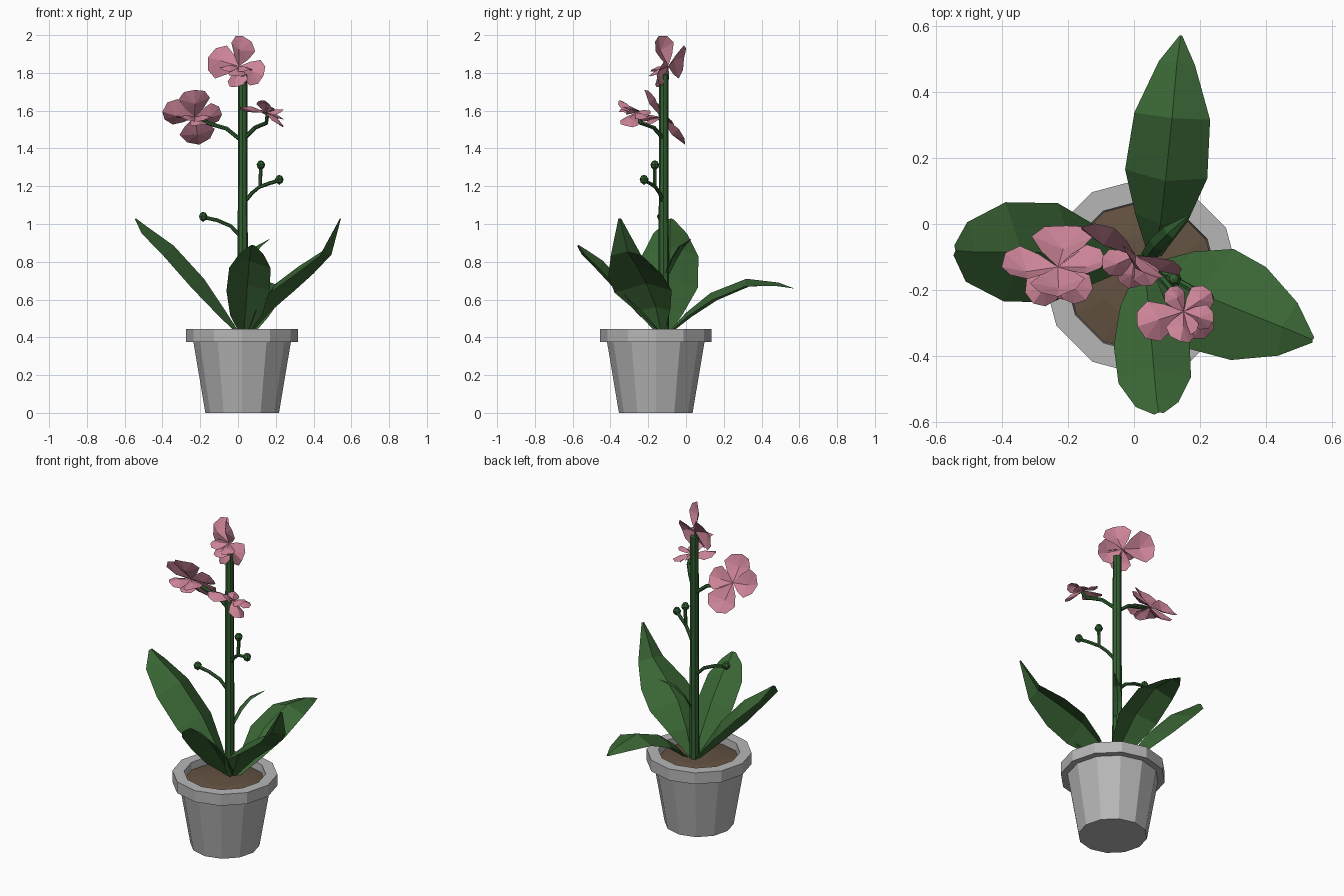
import bpy, math
from mathutils import Vector as V

def mat(name, c):
    m = bpy.data.materials.new(name)
    m.diffuse_color = (*c, 1)
    return m

GREY = mat("pot grey", (0.47, 0.47, 0.47))
SOIL = mat("soil brown", (0.125, 0.083, 0.052))
LEAF = mat("leaf green", (0.043, 0.135, 0.036))
STEM = mat("stem green", (0.032, 0.115, 0.030))
PINK = mat("petal pink", (0.60, 0.23, 0.31))

def mesh(name, verts, faces, m):
    me = bpy.data.meshes.new(name)
    me.from_pydata(verts, [], faces)
    me.materials.append(m)
    o = bpy.data.objects.new(name, me)
    bpy.context.collection.objects.link(o)
    return o

def lathe(name, prof, cx, cy, m, n=12):
    """Spin (radius, z) points; radius 0 closes to a single point."""
    verts, faces, rings = [], [], []
    for r, z in prof:
        k = 1 if r == 0 else n
        rings.append([len(verts) + i % k for i in range(n)])
        verts += [(cx + r * math.cos(math.tau * i / n), cy + r * math.sin(math.tau * i / n), z)
                  for i in range(k)]
    for a, b in zip(rings, rings[1:]):
        for i in range(n):
            j = (i + 1) % n
            faces.append(list(dict.fromkeys((a[i], a[j], b[j], b[i]))))
    return mesh(name, verts, faces, m)

def tube(name, pts, r, m=STEM, n=6):
    """Straight-segment tube through points, capped by closing faces."""
    pts = [V(p) for p in pts]
    verts, faces = [], []
    for i, p in enumerate(pts):
        d = (pts[min(i + 1, len(pts) - 1)] - pts[max(i - 1, 0)]).normalized()
        a = d.cross(V((0.3, 1, 0.1))).normalized()
        b = d.cross(a)
        verts += [p + r * (a * math.cos(math.tau * k / n) + b * math.sin(math.tau * k / n))
                  for k in range(n)]
    for i in range(len(pts) - 1):
        for k in range(n):
            j = (k + 1) % n
            faces.append((i * n + k, i * n + j, i * n + n + j, i * n + n + k))
    faces += [tuple(reversed(range(n))), tuple(range(len(verts) - n, len(verts)))]
    return mesh(name, verts, faces, m)

def leaf(name, rib, widths, droop, m=LEAF):
    """Ridge-folded leaf: midrib points, half widths, droop of (left, right) halves."""
    rib = [V(p) for p in rib]
    verts, faces = [], []
    for i, (p, w) in enumerate(zip(rib, widths)):
        d = (rib[min(i + 1, len(rib) - 1)] - rib[max(i - 1, 0)]).normalized()
        s = d.cross(V((0, 0, 1))).normalized()
        up = s.cross(d)
        verts += [p - s * w - up * w * droop[0], p, p + s * w - up * w * droop[1]]
    for i in range(len(rib) - 1):
        a = 3 * i
        faces += [(a, a + 1, a + 4, a + 3), (a + 1, a + 2, a + 5, a + 4)]
    return mesh(name, verts, faces, m)

OUTLINE = [(0, 0), (0.3, 0.3), (0.62, 0.5), (0.9, 0.33), (1, 0),
           (0.9, -0.33), (0.62, -0.5), (0.3, -0.3)]

def flower(name, centre, normal, tips, lips, aspect=0.98):
    """Rounded petals towards each tip, plus lip petals lying roughly flat."""
    c, n = V(centre), V(normal).normalized()
    parts = [(V(t), n, aspect) for t in tips]
    parts += [(V(t), V((0, -0.3, 1)), 0.85) for t in lips]
    verts, faces = [], []
    for t, nn, asp in parts:
        s = t.cross(nn).normalized()
        up = s.cross(t).normalized()
        b, L = len(verts), t.length
        verts.append(c + t * 0.55 + up * L * 0.1)
        verts += [c + t * u + s * v * L * asp - up * abs(v) * L * 0.2 for u, v in OUTLINE]
        k = len(OUTLINE)
        faces += [(b, b + 1 + i, b + 1 + (i + 1) % k) for i in range(k)]
    return mesh(name, verts, faces, PINK)

# Pot with thick rim, and slightly domed soil
PX, PY = 0.022, -0.16
lathe("pot", [(0, 0), (0.195, 0), (0.258, 0.375), (0.296, 0.375), (0.296, 0.445),
              (0.23, 0.445), (0.225, 0.39)], PX, PY, GREY)
lathe("soil", [(0.226, 0.40), (0.13, 0.416), (0, 0.422)], PX, PY, SOIL)

# Main stem
SX, SY = 0.025, -0.118
lathe("main_stem", [(0.028, 0.41), (0.026, 1.2), (0.024, 1.79), (0, 1.80)], SX, SY, STEM, 8)

# Leaves
leaf("left_leaf", [(0.01, -0.11, 0.42), (-0.07, -0.10, 0.545), (-0.18, -0.09, 0.71),
                   (-0.34, -0.085, 0.885), (-0.48, -0.085, 0.985), (-0.54, -0.08, 1.03)],
     [0.02, 0.08, 0.15, 0.15, 0.09, 0.015], (0.5, 0.5))
leaf("right_leaf", [(0.05, -0.13, 0.42), (0.11, -0.16, 0.56), (0.20, -0.21, 0.685),
                    (0.32, -0.26, 0.775), (0.445, -0.31, 0.855), (0.54, -0.35, 1.03)],
     [0.02, 0.10, 0.165, 0.15, 0.085, 0.008], (0.3, 0.4))
leaf("front_leaf", [(0.03, -0.12, 0.42), (0.04, -0.21, 0.54), (0.05, -0.32, 0.68),
                    (0.06, -0.44, 0.805), (0.068, -0.53, 0.865), (0.075, -0.57, 0.89)],
     [0.02, 0.085, 0.115, 0.11, 0.065, 0.015], (0.45, 0.45))
leaf("back_leaf", [(0.06, -0.10, 0.42), (0.08, 0.0, 0.53), (0.095, 0.13, 0.635),
                   (0.115, 0.32, 0.71), (0.13, 0.49, 0.69), (0.142, 0.57, 0.66)],
     [0.02, 0.08, 0.125, 0.115, 0.055, 0.004], (0.35, 0.35))
leaf("stem_bract", [(0.035, -0.105, 0.74), (0.06, -0.07, 0.82), (0.10, -0.03, 0.885),
                    (0.165, 0.025, 0.92)], [0.02, 0.025, 0.022, 0.003], (0.4, 0.4), STEM)

# Flower stalks and bud stalks
tube("left_flower_stalk", [(0.02, -0.118, 1.44), (-0.06, -0.118, 1.505), (-0.13, -0.125, 1.525),
                           (-0.2, -0.135, 1.55)], 0.011)
tube("right_flower_stalk", [(0.03, -0.118, 1.45), (0.09, -0.17, 1.51), (0.15, -0.24, 1.535),
                            (0.155, -0.265, 1.575)], 0.011)
tube("top_flower_stalk", [(0.025, -0.118, 1.77), (0.015, -0.118, 1.815)], 0.012)
tube("upper_bud_stalk", [(0.03, -0.118, 1.11), (0.075, -0.14, 1.165), (0.118, -0.165, 1.20),
                         (0.12, -0.165, 1.30)], 0.010)
tube("side_bud_stalk", [(0.115, -0.163, 1.197), (0.165, -0.19, 1.215), (0.215, -0.22, 1.23)], 0.010)
tube("lower_bud_stalk", [(0.02, -0.118, 0.93), (-0.04, -0.12, 0.99), (-0.11, -0.125, 1.02),
                         (-0.18, -0.13, 1.035)], 0.010)

# Buds
for name, x, y, z in (("upper_bud", 0.12, -0.165, 1.31), ("side_bud", 0.218, -0.222, 1.233),
                      ("lower_bud", -0.185, -0.13, 1.037)):
    lathe(name, [(0, z - 0.026), (0.019, z - 0.012), (0.024, z + 0.005), (0.014, z + 0.022),
                 (0, z + 0.027)], x, y, STEM, 7)

# Flowers
flower("top_flower", (0.005, -0.095, 1.835), (-0.5, -0.8, 0.3),
       [(0.02, -0.05, 0.16), (-0.165, 0.085, 0.045), (0.13, -0.06, -0.05), (-0.02, -0.06, -0.11)],
       [(0.05, -0.09, -0.02), (-0.10, -0.04, -0.01), (-0.02, -0.10, -0.05)])
flower("left_flower", (-0.23, -0.13, 1.565), (0.1, -0.78, -0.6),
       [(0.0, -0.09, 0.145), (-0.17, 0.0, 0.03), (0.145, 0.02, 0.015), (0.025, 0.125, -0.145)],
       [(-0.075, -0.11, 0.0), (0.085, -0.10, 0.0), (0.03, -0.10, -0.04)])
flower("right_flower", (0.15, -0.265, 1.59), (0.3, 0.1, 0.85),
       [(-0.14, -0.045, 0.03), (-0.01, -0.09, 0.065), (0.09, -0.055, -0.07),
        (0.085, 0.06, -0.03), (-0.04, 0.075, 0.01)],
       [(0.09, -0.03, 0.015), (0.02, -0.07, 0.03)], 0.85)
